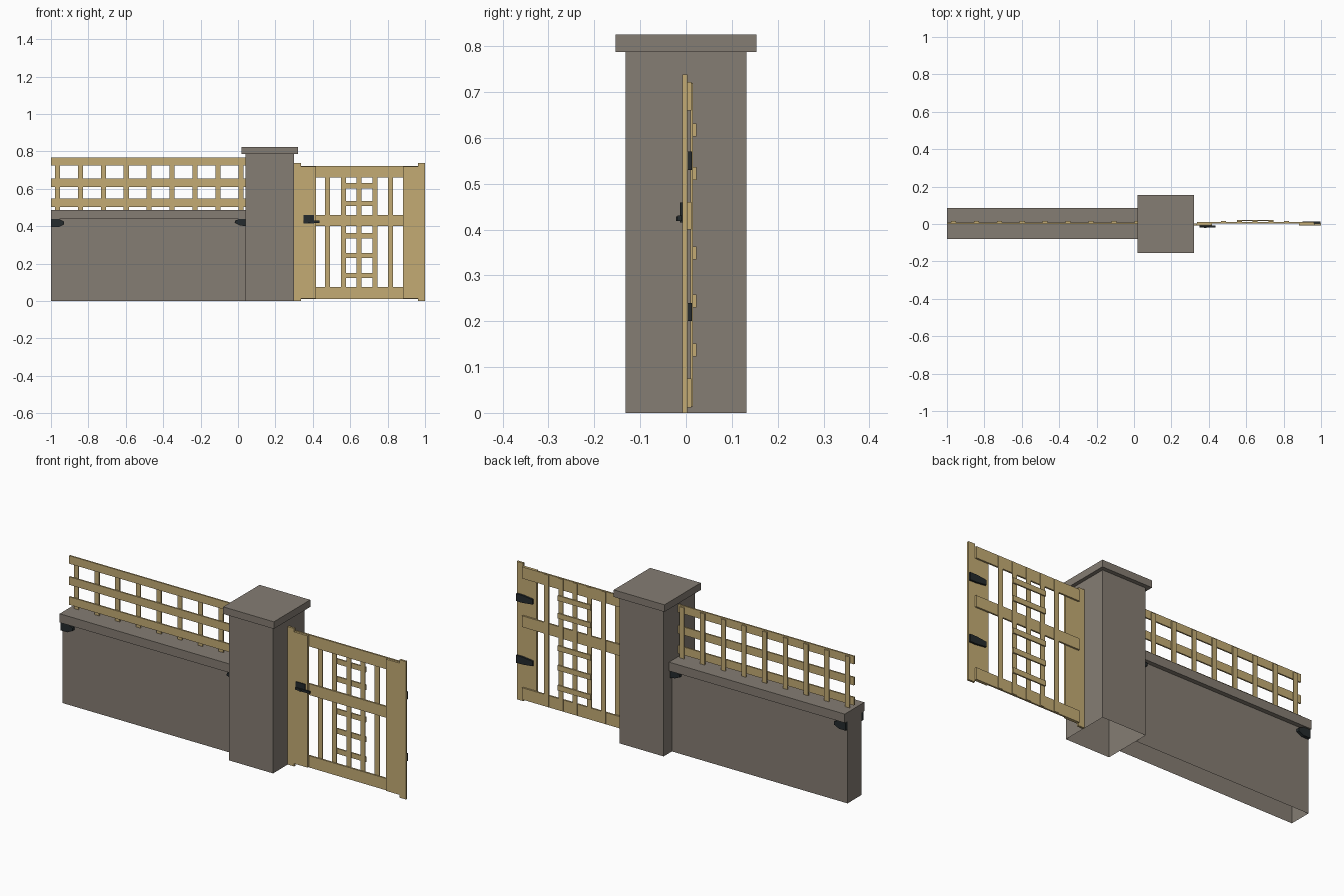
import bpy, bmesh

if "Cube" in bpy.data.objects:
    bpy.data.objects.remove(bpy.data.objects["Cube"])


def material(name, rgb):
    m = bpy.data.materials.new(name)
    m.diffuse_color = (*rgb, 1)
    m.use_nodes = True
    m.node_tree.nodes["Principled BSDF"].inputs["Base Color"].default_value = m.diffuse_color
    return m


STONE = material("grey stone", (0.235, 0.205, 0.172))
WOOD = material("light wood", (0.55, 0.41, 0.175))
IRON = material("dark iron", (0.018, 0.024, 0.026))


def finish(name, bm, mat):
    mesh = bpy.data.meshes.new(name)
    bm.to_mesh(mesh)
    bm.free()
    mesh.materials.append(mat)
    ob = bpy.data.objects.new(name, mesh)
    bpy.context.collection.objects.link(ob)
    return ob


def box(name, x, y, z, mat, open_bottom=False):
    bm = bmesh.new()
    bmesh.ops.create_cube(bm, size=1)
    for v in bm.verts:
        for i, (a, b) in enumerate((x, y, z)):
            v.co[i] = b if v.co[i] > 0 else a
    if open_bottom:
        bm.normal_update()
        bmesh.ops.delete(bm, geom=[f for f in bm.faces if f.normal.z < -0.5],
                         context='FACES_ONLY')
    return finish(name, bm, mat)


def plate(name, points, y0, y1, mat):
    # flat outline in x/z, given a thickness along y
    bm = bmesh.new()
    face = bm.faces.new([bm.verts.new((x, y0, z)) for x, z in points])
    ext = bmesh.ops.extrude_face_region(bm, geom=[face])
    for g in ext["geom"]:
        if isinstance(g, bmesh.types.BMVert):
            g.co.y = y1
    bmesh.ops.recalc_face_normals(bm, faces=bm.faces)
    return finish(name, bm, mat)


# Low wall and its cap
box("wall", (-1, 0.04), (-0.056, 0.062), (0, 0.44), STONE, True)
box("wall_cap", (-1, 0.04), (-0.08, 0.086), (0.44, 0.487), STONE)

# Gate pillar and its cap
box("pillar", (0.04, 0.30), (-0.132, 0.132), (0, 0.787), STONE, True)
box("pillar_cap", (0.02, 0.32), (-0.154, 0.154), (0.787, 0.825), STONE)

# Fence on the wall
for z0 in (0.504, 0.611, 0.724):
    box("fence_rail", (-1, 0.04), (0.001, 0.009), (z0, z0 + 0.043), WOOD)
for i in range(9):
    x = -0.965 + i * 0.1225
    box("fence_slat", (x - 0.0135, x + 0.0135), (0.009, 0.015), (0.485, 0.76), WOOD)

# Gate stiles with notched corners
for outer, notch, inner in ((0.30, 0.338, 0.417), (1.0, 0.962, 0.882)):
    plate("gate_stile", [(outer, 0), (notch, 0), (notch, 0.015), (inner, 0.015),
                         (inner, 0.72), (notch, 0.72), (notch, 0.738), (outer, 0.738)],
          -0.008, 0.003, WOOD)

# Gate rails, pickets and lattice rungs
for z0, z1 in ((0.012, 0.075), (0.40, 0.46), (0.66, 0.722)):
    box("gate_rail", (0.338, 0.962), (0.003, 0.012), (z0, z1), WOOD)
for i in range(5):
    x = 0.479 + i * 0.0843
    box("gate_picket", (x - 0.0135, x + 0.0135), (0.010, 0.0152), (0.014, 0.72), WOOD)
for z in (0.617, 0.522, 0.349, 0.244, 0.137):
    box("lattice_rung", (0.55, 0.745), (0.015, 0.0225), (z - 0.014, z + 0.014), WOOD)

# Hinges on the back of the outer stile
for z in (0.55, 0.22):
    plate("hinge", [(0.90, z - 0.013), (0.96, z - 0.02), (0.998, z - 0.02),
                    (0.998, z + 0.02), (0.96, z + 0.02), (0.90, z + 0.013)],
          0.003, 0.013, IRON)

# Latch on the front
box("latch_plate", (0.35, 0.405), (-0.013, -0.008), (0.415, 0.459), IRON)
box("latch_bolt", (0.35, 0.435), (-0.018, -0.009), (0.418, 0.430), IRON)
box("latch_knob", (0.375, 0.388), (-0.022, -0.013), (0.418, 0.428), IRON)

# Small brackets under the wall cap, front and back
for y0, y1 in ((-0.072, -0.056), (0.062, 0.078)):
    plate("end_bracket", [(-1, 0.395), (-0.96, 0.395), (-0.93, 0.41), (-0.93, 0.425),
                          (-0.96, 0.44), (-1, 0.44)], y0, y1, IRON)
    plate("pillar_bracket", [(0.04, 0.40), (0.01, 0.405), (-0.018, 0.418),
                             (-0.015, 0.43), (0.01, 0.44), (0.04, 0.44)], y0, y1, IRON)
